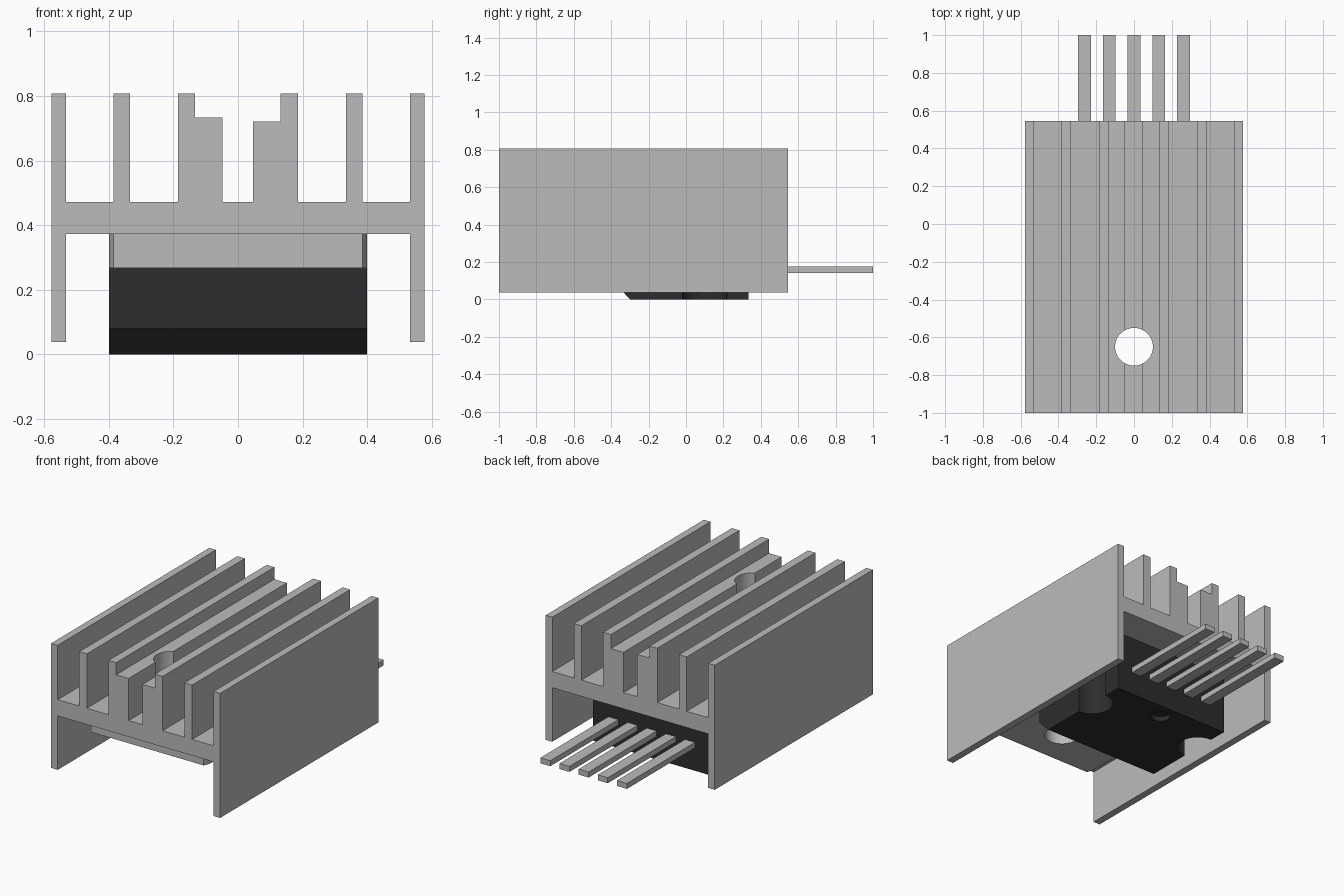
import bpy, bmesh, math
from mathutils import Vector

cube = bpy.data.objects.get("Cube")
if cube:
    bpy.data.objects.remove(cube, do_unlink=True)


def material(name, value, rough):
    m = bpy.data.materials.new(name)
    m.use_nodes = True
    col = (value, value, value, 1)
    m.diffuse_color = col
    bsdf = m.node_tree.nodes["Principled BSDF"]
    bsdf.inputs["Base Color"].default_value = col
    bsdf.inputs["Roughness"].default_value = rough
    return m


metal = material("grey metal", 0.5, 0.5)
plastic = material("black plastic", 0.026, 0.6)


def prism(name, points, direction, mat=None):
    """Extrude a closed 3D outline along a vector."""
    bm = bmesh.new()
    face = bm.faces.new([bm.verts.new(p) for p in points])
    out = bmesh.ops.extrude_face_region(bm, geom=[face])
    verts = [v for v in out["geom"] if isinstance(v, bmesh.types.BMVert)]
    bmesh.ops.translate(bm, verts=verts, vec=Vector(direction))
    bmesh.ops.recalc_face_normals(bm, faces=bm.faces)
    mesh = bpy.data.meshes.new(name)
    bm.to_mesh(mesh)
    bm.free()
    obj = bpy.data.objects.new(name, mesh)
    bpy.context.collection.objects.link(obj)
    if mat:
        mesh.materials.append(mat)
    return obj


def drill(obj, x, y, r, z0, z1):
    """Cut a vertical round hole."""
    n = 48
    ring = [(x + r * math.cos(2 * math.pi * i / n),
             y + r * math.sin(2 * math.pi * i / n), z0) for i in range(n)]
    cutter = prism("cutter", ring, (0, 0, z1 - z0))
    cutter.hide_render = True
    mod = obj.modifiers.new("hole", 'BOOLEAN')
    mod.operation = 'DIFFERENCE'
    mod.solver = 'EXACT'
    mod.object = cutter
    bpy.context.view_layer.objects.active = obj
    bpy.ops.object.modifier_apply(modifier=mod.name)
    bpy.data.objects.remove(cutter, do_unlink=True)


def smooth(obj):
    bpy.ops.object.select_all(action='DESELECT')
    obj.select_set(True)
    bpy.context.view_layer.objects.active = obj
    bpy.ops.object.shade_smooth_by_angle(angle=math.radians(30))


# Finned heatsink: one extruded profile, walked left to right over the top
BASE_LO, BASE_HI, TOP, FOOT = 0.372, 0.472, 0.808, 0.038
profile = [(-0.578, FOOT), (-0.578, TOP), (-0.533, TOP), (-0.533, BASE_HI),
           (-0.386, BASE_HI), (-0.386, TOP), (-0.334, TOP), (-0.334, BASE_HI),
           (-0.185, BASE_HI), (-0.185, TOP), (-0.133, TOP), (-0.133, 0.733),
           (-0.048, 0.733), (-0.048, BASE_HI),
           (0.046, BASE_HI), (0.046, 0.721), (0.132, 0.721), (0.132, TOP),
           (0.185, TOP), (0.185, BASE_HI), (0.334, BASE_HI), (0.334, TOP),
           (0.386, TOP), (0.386, BASE_HI), (0.533, BASE_HI), (0.533, TOP),
           (0.578, TOP), (0.578, FOOT), (0.533, FOOT), (0.533, BASE_LO),
           (-0.533, BASE_LO), (-0.533, FOOT)]
heatsink = prism("heatsink", [(x, -1, z) for x, z in profile], (0, 1.545, 0), metal)
drill(heatsink, 0, -0.65, 0.1, 0.3, 1.0)
smooth(heatsink)

# Mounting tab with clipped front corners and screw hole
TAB_LO = 0.267
outline = [(-0.385, -0.885), (0.385, -0.885), (0.4, -0.85), (0.4, -0.375),
           (-0.4, -0.375), (-0.4, -0.85)]
tab = prism("mounting_tab", [(x, y, TAB_LO) for x, y in outline],
            (0, 0, BASE_LO - TAB_LO), metal)
drill(tab, 0, -0.65, 0.1, 0.2, 0.5)
smooth(tab)

# Plastic package: chamfered lower front edge, side notches, pin-one dimple
side = [(-0.375, BASE_LO), (-0.375, 0.08), (-0.298, 0), (0.335, 0), (0.335, BASE_LO)]
package = prism("package_body", [(-0.4, y, z) for y, z in side], (0.8, 0, 0), plastic)
for s in (-1, 1):
    drill(package, s * 0.4, 0.1, 0.12, -0.1, 0.5)
drill(package, 0, 0.24, 0.055, -0.1, 0.03)
smooth(package)

# Five flat leads
for i in range(-2, 3):
    x, w = i * 0.131, 0.034
    prism(f"lead_{i + 3}", [(x - w, 0.3, 0.142), (x + w, 0.3, 0.142),
                            (x + w, 0.3, 0.176), (x - w, 0.3, 0.176)],
          (0, 0.7, 0), metal)
